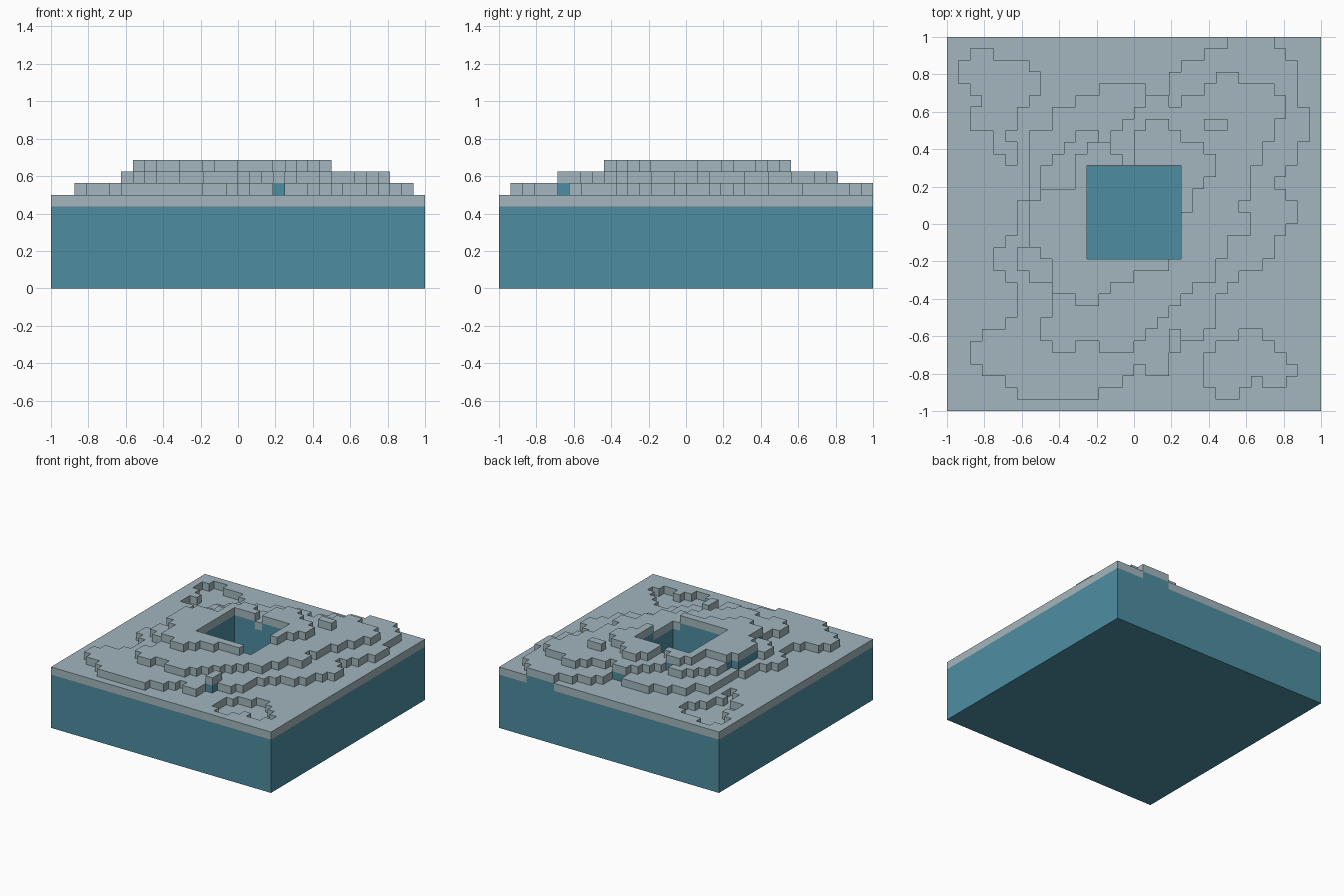
import bpy
import bmesh

CELLS = 32              # terrain cells along each side
STEP = 2 / CELLS        # width and height of one cell
GROUND = 8              # height of the plain, in cells
PIT_FLOOR = 1           # height of the floor in the square pit

cube = bpy.data.objects.get("Cube")
if cube:
    bpy.data.objects.remove(cube, do_unlink=True)


def make_material(name, color):
    material = bpy.data.materials.new(name)
    material.use_nodes = True
    material.diffuse_color = color
    material.node_tree.nodes["Principled BSDF"].inputs["Base Color"].default_value = color
    return material


stone = make_material("pale stone", (0.361, 0.468, 0.509, 1))
teal = make_material("teal earth", (0.076, 0.266, 0.356, 1))
STONE, TEAL = range(2)

height = [[GROUND] * CELLS for row in range(CELLS)]


def shift_terrace(first_row, spans, change, extras=()):
    """Raise or lower one column span per row, counted from the back edge."""
    strips = [(first_row + i, a, b) for i, (a, b) in enumerate(spans)]
    for row, start, end in strips + list(extras):
        for col in range(start, end):
            height[row][col] += change


# Lowest terrace
shift_terrace(0, [
    (24, 28), (22, 29), (20, 30), (19, 30), (19, 30), (11, 30), (9, 31), (9, 31),
    (7, 31), (7, 30), (7, 30), (7, 29), (7, 28), (7, 29), (6, 30), (6, 30),
    (6, 29), (5, 28), (4, 28), (4, 27), (5, 25), (6, 24), (6, 23), (6, 23),
    (5, 23), (3, 22), (2, 20), (2, 19), (3, 16), (5, 15), (6, 13),
], 1, [(4, 13, 17), (28, 17, 19)])

# Middle terrace
shift_terrace(3, [
    (23, 25), (22, 28), (20, 29), (16, 29), (15, 28), (14, 28), (10, 27), (9, 27),
    (8, 26), (8, 26), (8, 26), (7, 25), (7, 26), (7, 26), (7, 24), (6, 24),
    (6, 23), (7, 23), (9, 21), (9, 20), (9, 19), (8, 18), (8, 17), (13, 16),
], 1, [(5, 17, 19), (8, 11, 13), (25, 19, 20), (26, 9, 11), (26, 19, 20)])

# Top terrace and its small loose block
shift_terrace(7, [
    (17, 19), (16, 20), (16, 22), (16, 23), (11, 23), (11, 22), (8, 21), (7, 21),
    (7, 20), (7, 20), (7, 20), (8, 20), (9, 19), (9, 16), (9, 14), (11, 13),
], 1, [(7, 22, 24), (9, 12, 14), (10, 11, 15)])

# Shallow hollows in two opposite corners
shift_terrace(1, [(2, 4), (1, 7), (1, 8), (2, 8), (3, 7), (2, 6), (2, 6),
                  (4, 5), (4, 6), (5, 6)], -1)
shift_terrace(25, [(25, 27), (23, 28), (22, 29), (22, 30), (22, 26), (23, 25)],
              -1, [(29, 27, 29)])

# Square pit in the middle
for row in range(11, 19):
    for col in range(12, 20):
        height[row][col] = PIT_FLOOR


def level(row, col):
    inside = 0 <= row < CELLS and 0 <= col < CELLS
    return height[row][col] if inside else 0


bm = bmesh.new()


def add_face(corners, material):
    verts = [bm.verts.new((x * STEP - 1, 1 - y * STEP, z * STEP)) for x, y, z in corners]
    bm.faces.new(verts).material_index = material


def add_wall(start, end, low, high, material):
    if high > low:
        add_face([(*start, low), (*end, low), (*end, high), (*start, high)], material)


# Each column has a stone cap one cell thick over teal earth
for row in range(CELLS):
    for col in range(CELLS):
        top = level(row, col)
        left_front, right_front = (col, row + 1), (col + 1, row + 1)
        right_back, left_back = (col + 1, row), (col, row)
        ring = [left_front, right_front, right_back, left_back]
        add_face([(*p, top) for p in ring], TEAL if top == PIT_FLOOR else STONE)
        neighbours = [(row + 1, col), (row, col + 1), (row - 1, col), (row, col - 1)]
        for side, place in enumerate(neighbours):
            low = level(*place)
            start, end = ring[side], ring[(side + 1) % len(ring)]
            if top > low:
                add_wall(start, end, low, top - 1, TEAL)
                add_wall(start, end, max(low, top - 1), top, STONE)

# Flat underside
add_face([(0, 0, 0), (CELLS, 0, 0), (CELLS, CELLS, 0), (0, CELLS, 0)], TEAL)

bmesh.ops.remove_doubles(bm, verts=bm.verts, dist=STEP / 100)
mesh = bpy.data.meshes.new("terraced_ground")
bm.to_mesh(mesh)
bm.free()
mesh.materials.append(stone)
mesh.materials.append(teal)
ground = bpy.data.objects.new("terraced_ground", mesh)
bpy.context.collection.objects.link(ground)
